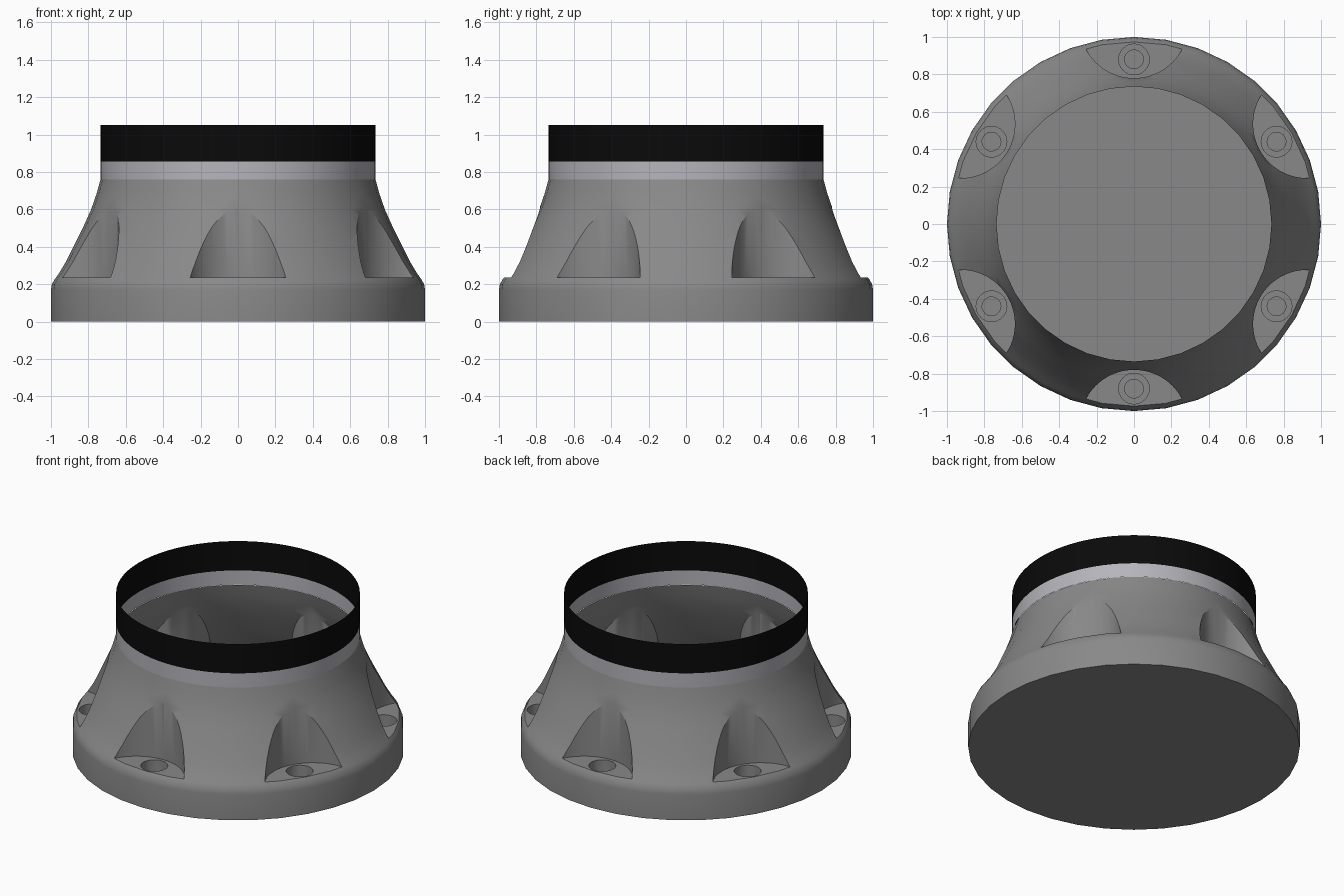
import bpy, bmesh
from math import sin, cos, pi, radians

cube = bpy.data.objects.get("Cube")
if cube:
    bpy.data.objects.remove(cube, do_unlink=True)


def material(name, color):
    m = bpy.data.materials.new(name)
    m.use_nodes = True
    rgba = (*color, 1)
    m.diffuse_color = rgba
    bsdf = m.node_tree.nodes["Principled BSDF"]
    bsdf.inputs["Base Color"].default_value = rgba
    bsdf.inputs["Roughness"].default_value = 0.6
    return m


grey = material("housing grey", (0.25, 0.25, 0.25))
silver = material("silver band", (0.46, 0.46, 0.50))
black = material("black collar", (0.003, 0.003, 0.003))


def add_object(name, bm, mat=None):
    me = bpy.data.meshes.new(name)
    bm.to_mesh(me)
    bm.free()
    if mat:
        me.materials.append(mat)
    ob = bpy.data.objects.new(name, me)
    bpy.context.collection.objects.link(ob)
    return ob


def select_only(ob):
    bpy.ops.object.select_all(action='DESELECT')
    ob.select_set(True)
    bpy.context.view_layer.objects.active = ob


def lathe(bm, profile, segments, cx=0, cy=0, caps=True):
    """Turn (radius, height) points, listed upward, about a vertical axis."""
    rings = []
    for r, z in profile:
        angles = [2 * pi * i / segments for i in range(segments)]
        rings.append([bm.verts.new((cx + r * cos(a), cy + r * sin(a), z)) for a in angles])
    for low, high in zip(rings, rings[1:]):
        for i in range(segments):
            j = (i + 1) % segments
            bm.faces.new((low[i], low[j], high[j], high[i]))
    if caps:
        bm.faces.new(rings[0][::-1])
        bm.faces.new(rings[-1])


# Flared housing with a rounded flange
bm = bmesh.new()
lathe(bm, [(1, 0), (1, 0.17), (0.995, 0.2), (0.98, 0.226), (0.958, 0.257),
           (0.92, 0.32), (0.88, 0.4), (0.83, 0.5), (0.785, 0.6),
           (0.757, 0.68), (0.735, 0.76)], 36)
housing = add_object("flared_housing", bm, grey)


def cut_ring(name, distance, radius, bottom, top, segments):
    """Cut six equal vertical cylinders out of the housing."""
    bm = bmesh.new()
    for k in range(6):
        a = radians(90 + 60 * k)
        lathe(bm, [(radius, bottom), (radius, top)], segments,
              distance * cos(a), distance * sin(a))
    cutter = add_object(name, bm)
    cutter.hide_render = True
    mod = housing.modifiers.new(name, 'BOOLEAN')
    mod.operation = 'DIFFERENCE'
    mod.solver = 'EXACT'
    mod.object = cutter
    select_only(housing)
    bpy.ops.object.modifier_apply(modifier=mod.name)
    bpy.data.objects.remove(cutter, do_unlink=True)


# Bolt pockets, counterbores and bolt holes
cut_ring("pocket_cutter", 1.07, 0.29, 0.235, 0.9, 64)
cut_ring("counterbore_cutter", 0.88, 0.082, 0.13, 0.3, 32)
cut_ring("bolt_hole_cutter", 0.88, 0.05, 0.01, 0.2, 32)

# Open the mouth of the housing
bm = bmesh.new()
bm.from_mesh(housing.data)
mouth = [f for f in bm.faces if f.normal.z > 0.9 and f.calc_center_median().z > 0.75]
bmesh.ops.delete(bm, geom=mouth, context='FACES')
bm.to_mesh(housing.data)
bm.free()

# Silver band and black collar, both open sleeves
parts = [housing]
for name, low, high, mat in (("neck_band", 0.76, 0.855, silver),
                             ("top_collar", 0.855, 1.05, black)):
    bm = bmesh.new()
    lathe(bm, [(0.735, low), (0.735, high)], 72, caps=False)
    parts.append(add_object(name, bm, mat))

for ob in parts:
    select_only(ob)
    bpy.ops.object.shade_smooth_by_angle(angle=radians(30))
